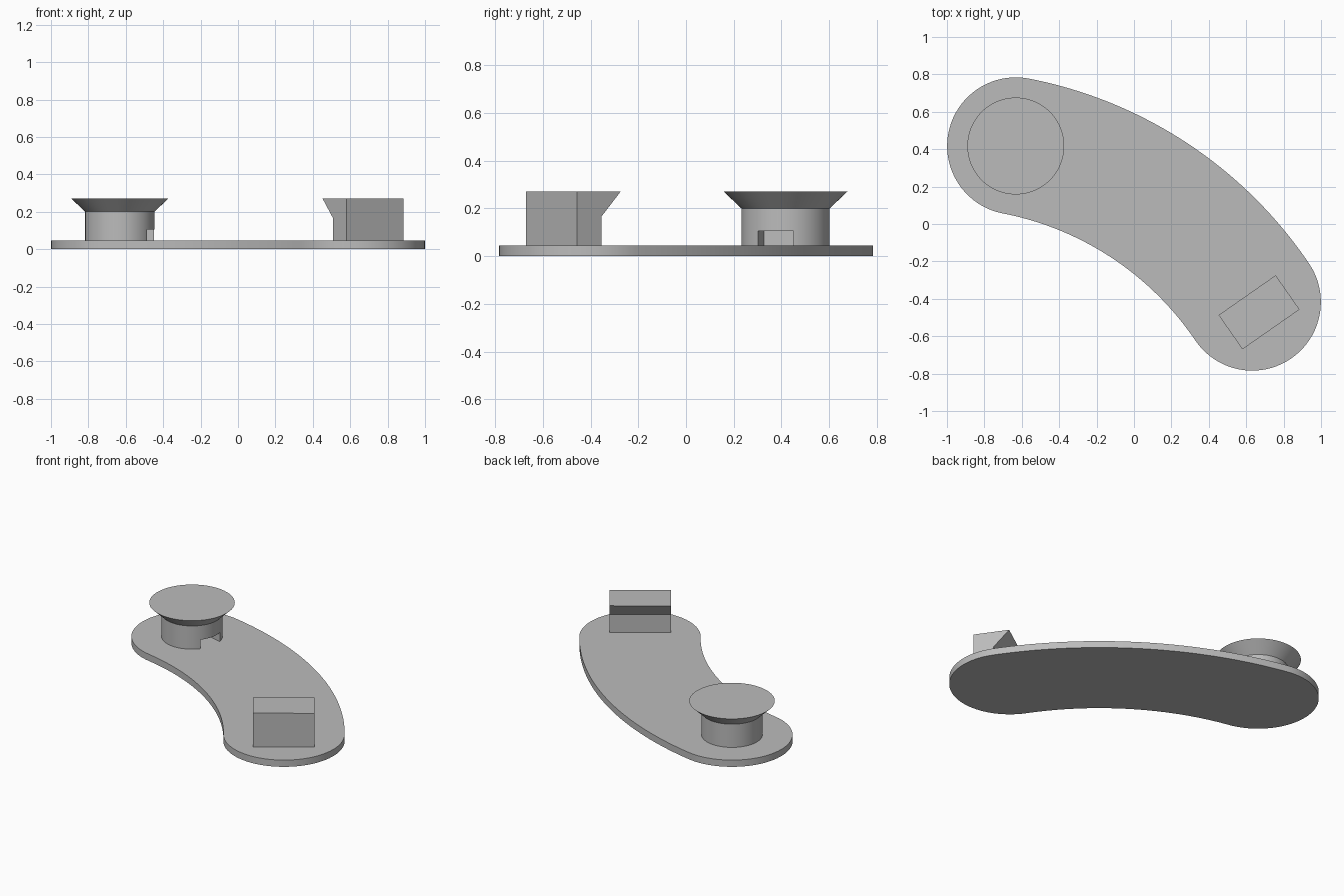
import bpy, bmesh, math
from mathutils import Matrix, Vector

cube = bpy.data.objects.get("Cube")
if cube:
    bpy.data.objects.remove(cube, do_unlink=True)

grey = bpy.data.materials.new("plain_grey")
grey.use_nodes = True
colour = (0.5, 0.5, 0.5, 1)
grey.diffuse_color = colour
grey.node_tree.nodes["Principled BSDF"].inputs["Base Color"].default_value = colour

PLATE_TOP = 0.045
POST = Vector((-0.632, 0.417, 0))
TILT = math.atan2(-0.417, 0.632)


def prism(name, outline, height, matrix):
    """Extrude a flat outline along its local z and place it."""
    bm = bmesh.new()
    face = bm.faces.new([bm.verts.new((x, y, 0)) for x, y in outline])
    new = bmesh.ops.extrude_face_region(bm, geom=[face])["geom"]
    verts = [v for v in new if isinstance(v, bmesh.types.BMVert)]
    bmesh.ops.translate(bm, verts=verts, vec=(0, 0, height))
    bmesh.ops.transform(bm, matrix=matrix, verts=bm.verts)
    return finish(name, bm)


def finish(name, bm):
    bmesh.ops.recalc_face_normals(bm, faces=bm.faces)
    mesh = bpy.data.meshes.new(name)
    bm.to_mesh(mesh)
    bm.free()
    mesh.materials.append(grey)
    obj = bpy.data.objects.new(name, mesh)
    bpy.context.collection.objects.link(obj)
    return obj


def smooth(obj):
    bpy.ops.object.select_all(action="DESELECT")
    obj.select_set(True)
    bpy.context.view_layer.objects.active = obj
    bpy.ops.object.shade_smooth_by_angle(angle=math.radians(30))


def arc(cx, cy, r, start, end, steps):
    angles = [start + (end - start) * i / steps for i in range(steps + 1)]
    return [(cx + r * math.cos(a), cy + r * math.sin(a)) for a in angles]


# Curved base plate: a thick arc with round ends
half_span, width, bend = POST.length, 0.367, 1.83
spine = math.hypot(half_span, bend)
a = math.atan2(bend, half_span)
b = math.pi - a
outline = arc(0, -bend, spine + width, a, b, 40)
outline += arc(-half_span, 0, width, b, b + math.pi, 40)[1:]
outline += arc(0, -bend, spine - width, b, a, 40)[1:]
outline += arc(half_span, 0, width, a - math.pi, a, 40)[1:-1]
plate = prism("base_plate", outline, PLATE_TOP, Matrix.Rotation(TILT, 4, "Z"))
smooth(plate)

# Round post with a flared flat head
bm = bmesh.new()
rings = []
for r, z in ((0.185, PLATE_TOP), (0.185, 0.2), (0.259, 0.27)):
    rings.append([bm.verts.new((POST.x + x, POST.y + y, z))
                  for x, y in arc(0, 0, r, 0, math.tau, 80)[:-1]])
for low, high in zip(rings, rings[1:]):
    for i in range(len(low)):
        j = (i + 1) % len(low)
        bm.faces.new((low[i], low[j], high[j], high[i]))
bm.faces.new(rings[0])
bm.faces.new(rings[-1])
post = finish("flared_post", bm)

# Slot in the foot of the post
slot = [(0.067, -0.077), (0.25, -0.077), (0.25, 0.077), (0.067, 0.077)]
cutter = prism("slot_cutter", slot, 0.105,
               Matrix.Translation(POST) @ Matrix.Rotation(math.radians(-14), 4, "Z"))
cutter.hide_render = True
cut = post.modifiers.new("slot", "BOOLEAN")
cut.operation = "DIFFERENCE"
cut.solver = "EXACT"
cut.object = cutter
smooth(post)
bpy.ops.object.modifier_apply(modifier=cut.name)
bpy.data.objects.remove(cutter, do_unlink=True)
smooth(post)

# Block with an overhanging lip; profile is (depth, height)
profile = [(0, PLATE_TOP), (0.125, PLATE_TOP), (0.125, 0.165), (0.223, 0.27), (0, 0.27)]
along = Vector((0.82, 0.572, 0)).normalized()
inward = Vector((-along.y, along.x, 0))
place = Matrix((inward, (0, 0, 1), along)).transposed().to_4x4()
place.translation = Vector((0.7325, -0.5635, 0)) - along * 0.186
prism("hook_block", profile, 0.372, place)
